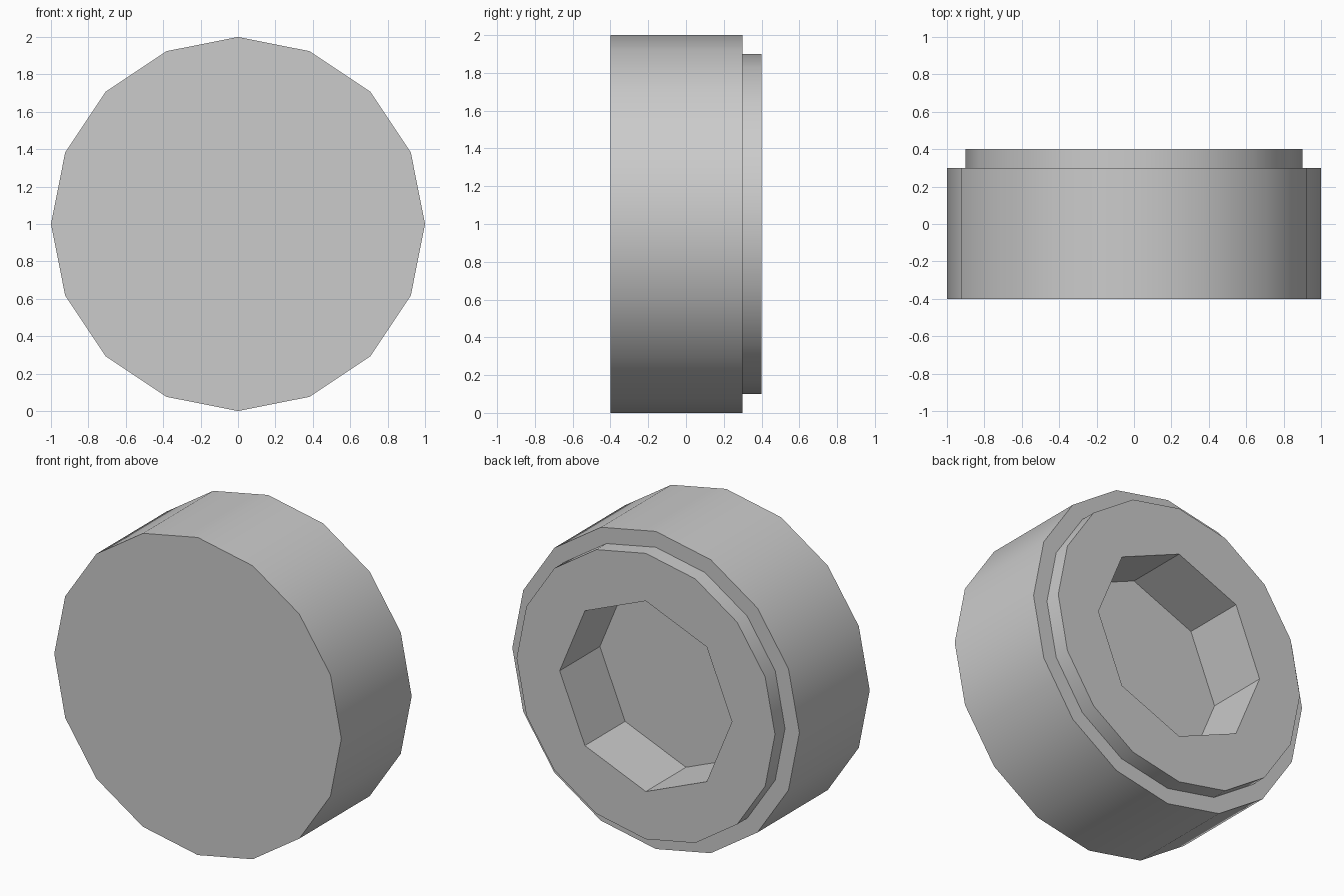
import bpy
import bmesh
from math import cos, sin, tau, radians

cube = bpy.data.objects.get("Cube")
if cube:
    bpy.data.objects.remove(cube, do_unlink=True)

grey = bpy.data.materials.new("plain grey")
grey.use_nodes = True
colour = (0.6, 0.6, 0.6, 1)
grey.diffuse_color = colour
grey.node_tree.nodes["Principled BSDF"].inputs["Base Color"].default_value = colour

bm = bmesh.new()


def ring(radius, y, sides):
    """Closed loop of edges standing upright around the y axis."""
    verts = [bm.verts.new((radius * cos(tau * i / sides), y,
                           1 + radius * sin(tau * i / sides)))
             for i in range(sides)]
    edges = [bm.edges.new((verts[i - 1], verts[i])) for i in range(sides)]
    return verts, edges


def bridge(a, b):
    bmesh.ops.bridge_loops(bm, edges=a[1] + b[1])


# Outer body and the narrower step at the back
front = ring(1.0, -0.4, 16)
rim = ring(1.0, 0.3, 16)
step_base = ring(0.9, 0.3, 16)
step_top = ring(0.9, 0.4, 16)
bm.faces.new(front[0])
for a, b in ((front, rim), (rim, step_base), (step_base, step_top)):
    bridge(a, b)

# Eight-sided socket sunk into the back face
mouth = ring(0.6, 0.4, 8)
floor = ring(0.6, 0.0, 8)
bridge(mouth, floor)
bm.faces.new(floor[0])

# Flat annulus between step and socket: one wedge per socket side
outer, inner = step_top[0], mouth[0]
for i in range(8):
    j = (i + 1) % 8
    bm.faces.new((outer[2 * i], outer[2 * i + 1], outer[2 * j], inner[j], inner[i]))

bmesh.ops.recalc_face_normals(bm, faces=bm.faces)
mesh = bpy.data.meshes.new("socket_cap")
bm.to_mesh(mesh)
bm.free()
mesh.materials.append(grey)
cap = bpy.data.objects.new("socket_cap", mesh)
bpy.context.collection.objects.link(cap)

# Smooth round sides, crisp corners
bpy.ops.object.select_all(action="DESELECT")
cap.select_set(True)
bpy.context.view_layer.objects.active = cap
bpy.ops.object.shade_smooth_by_angle(angle=radians(30))
